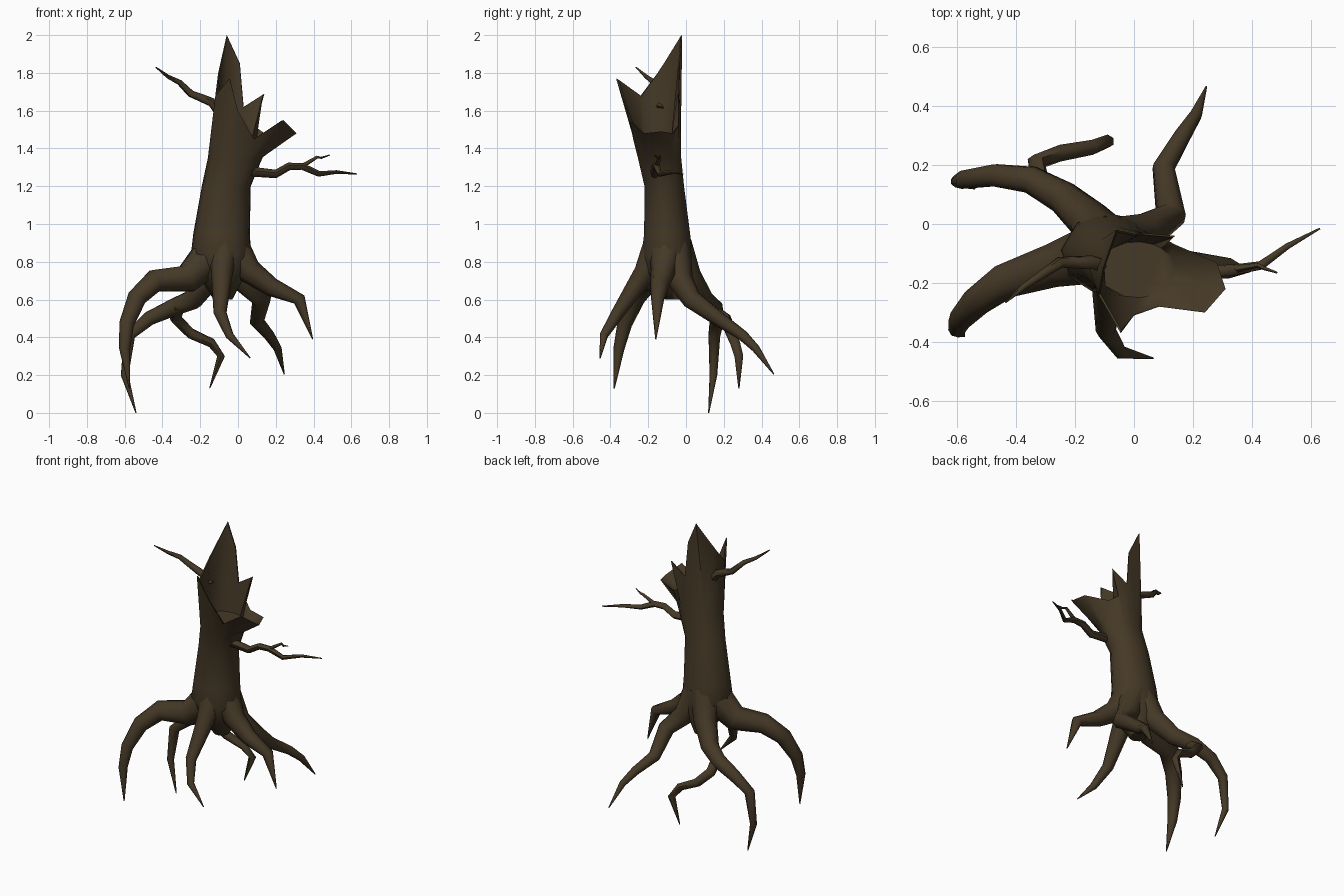
import bpy, bmesh, math
from mathutils import Vector

if "Cube" in bpy.data.objects:
    bpy.data.objects.remove(bpy.data.objects["Cube"])

bark = bpy.data.materials.new("dark_bark")
bark.diffuse_color = (0.06, 0.041, 0.02, 1)
bark.use_nodes = True
bark.node_tree.nodes["Principled BSDF"].inputs["Base Color"].default_value = bark.diffuse_color


def loft(name, rings):
    """Skin a stack of equal-length point rings and cap both ends."""
    bm = bmesh.new()
    vs = [[bm.verts.new(p) for p in r] for r in rings]
    n = len(vs[0])
    for a, b in zip(vs, vs[1:]):
        for i in range(n):
            j = (i + 1) % n
            bm.faces.new((a[i], a[j], b[j], b[i]))
    bm.faces.new(vs[0][::-1])
    bm.faces.new(vs[-1])
    bmesh.ops.recalc_face_normals(bm, faces=bm.faces)
    me = bpy.data.meshes.new(name)
    bm.to_mesh(me)
    bm.free()
    me.materials.append(bark)
    me.shade_smooth()
    me.set_sharp_from_angle(angle=math.radians(60))
    bpy.context.collection.objects.link(bpy.data.objects.new(name, me))


def limb(name, radius, path, sides=8, taper=0.6, flare=0.0):
    """Tube along a path, flared at its start and shrinking to a point."""
    pts = [Vector(p) for p in path]
    steps = [(b - a).length for a, b in zip(pts, pts[1:])]
    rings, prev, side = [], None, None
    for i, p in enumerate(pts):
        t = (pts[min(i + 1, len(pts) - 1)] - pts[max(i - 1, 0)]).normalized()
        side = t.orthogonal() if prev is None else prev.rotation_difference(t) @ side
        side = (side - t * side.dot(t)).normalized()
        up, prev = t.cross(side), t
        left = max(0, 1 - sum(steps[:i]) / sum(steps))
        r = max(0.003, radius * left ** taper + flare * left ** 4)
        turn = [k * math.tau / sides for k in range(sides)]
        rings.append([p + r * (math.cos(a) * side + math.sin(a) * up) for a in turn])
    loft(name, rings)


# Trunk: elliptical rings, ending in a jagged broken rim with a side lip
angles = [-15, 5, 30, 50, 65, 85, 105, 130, 175, 215, 250, 275, 300, 320]
rim = [(.31, -.22, 1.48), (.28, -.13, 1.49), (.14, -.07, 1.48), (.085, -.04, 1.52),
       (.14, -.04, 1.69), (.03, -.03, 1.62), (.01, -.035, 1.85), (-.06, -.02, 2),
       (-.105, -.15, 1.8), (-.12, -.24, 1.68), (-.045, -.37, 1.77),
       (0, -.31, 1.6), (.085, -.28, 1.45), (.24, -.3, 1.55)]


def ellipse(z, cx, cy, rx, ry):
    return [(cx + rx * math.cos(math.radians(a)), cy + ry * math.sin(math.radians(a)), z)
            for a in angles]


rings = [ellipse(.6, -.08, -.06, .05, .05), ellipse(.74, -.085, -.09, .13, .12),
         ellipse(.84, -.09, -.1, .16, .135), ellipse(.95, -.087, -.1, .15, .122),
         ellipse(1.2, -.062, -.115, .13, .105), ellipse(1.35, -.015, -.14, .145, .115), rim]
# Hollow inside: thin wall, then down to a floor
rings.append([(x * .95, y + (-.16 - y) * .05, z - .004) for x, y, z in rim])
rings.append(ellipse(1.42, .01, -.155, .13, .095))
loft("hollow_trunk", rings)

# Roots
limb("back_left_root", .06, [(-.1, -.06, .88), (-.15, .01, .72), (-.24, .09, .6),
                             (-.35, .15, .555), (-.47, .165, .5), (-.575, .15, .41),
                             (-.6, .145, .2), (-.54, .12, 0)], flare=.035)
limb("front_left_root", .076, [(-.13, -.1, .85), (-.27, -.14, .71), (-.44, -.195, .7),
                               (-.535, -.265, .61), (-.59, -.325, .47),
                               (-.6, -.355, .34), (-.575, -.38, .13)], flare=.03)
limb("front_root", .058, [(-.075, -.13, .92), (-.085, -.22, .74), (-.095, -.36, .53),
                          (-.045, -.435, .41), (.065, -.455, .29)], flare=.03)
limb("right_root", .068, [(-.04, -.1, .89), (.06, -.12, .75), (.18, -.14, .665),
                          (.325, -.15, .6), (.395, -.16, .39)], flare=.03)
limb("back_right_root", .062, [(-.05, -.07, .88), (.03, -.03, .7), (.125, .03, .6),
                               (.1, .19, .485), (.165, .3, .41), (.21, .37, .34),
                               (.245, .465, .205)], flare=.035)
limb("thin_back_root", .034, [(-.31, .1, .57), (-.33, .21, .5), (-.25, .24, .42),
                              (-.14, .26, .37), (-.09, .28, .3), (-.15, .28, .13)], 6, .3)

# Bare branches
limb("left_branch", .026, [(-.112, -.14, 1.61), (-.14, -.13, 1.645), (-.2, -.13, 1.67),
                           (-.25, -.13, 1.69), (-.31, -.17, 1.75), (-.37, -.21, 1.78),
                           (-.435, -.265, 1.83)], 6)
limb("right_branch", .028, [(.04, -.16, 1.28), (.2, -.165, 1.265), (.27, -.16, 1.305),
                            (.34, -.155, 1.305), (.43, -.14, 1.265), (.52, -.075, 1.275),
                            (.63, -.015, 1.265)], 6)
limb("right_twig", .014, [(.33, -.155, 1.3), (.42, -.14, 1.355), (.44, -.15, 1.35),
                          (.485, -.165, 1.365)], 6)
